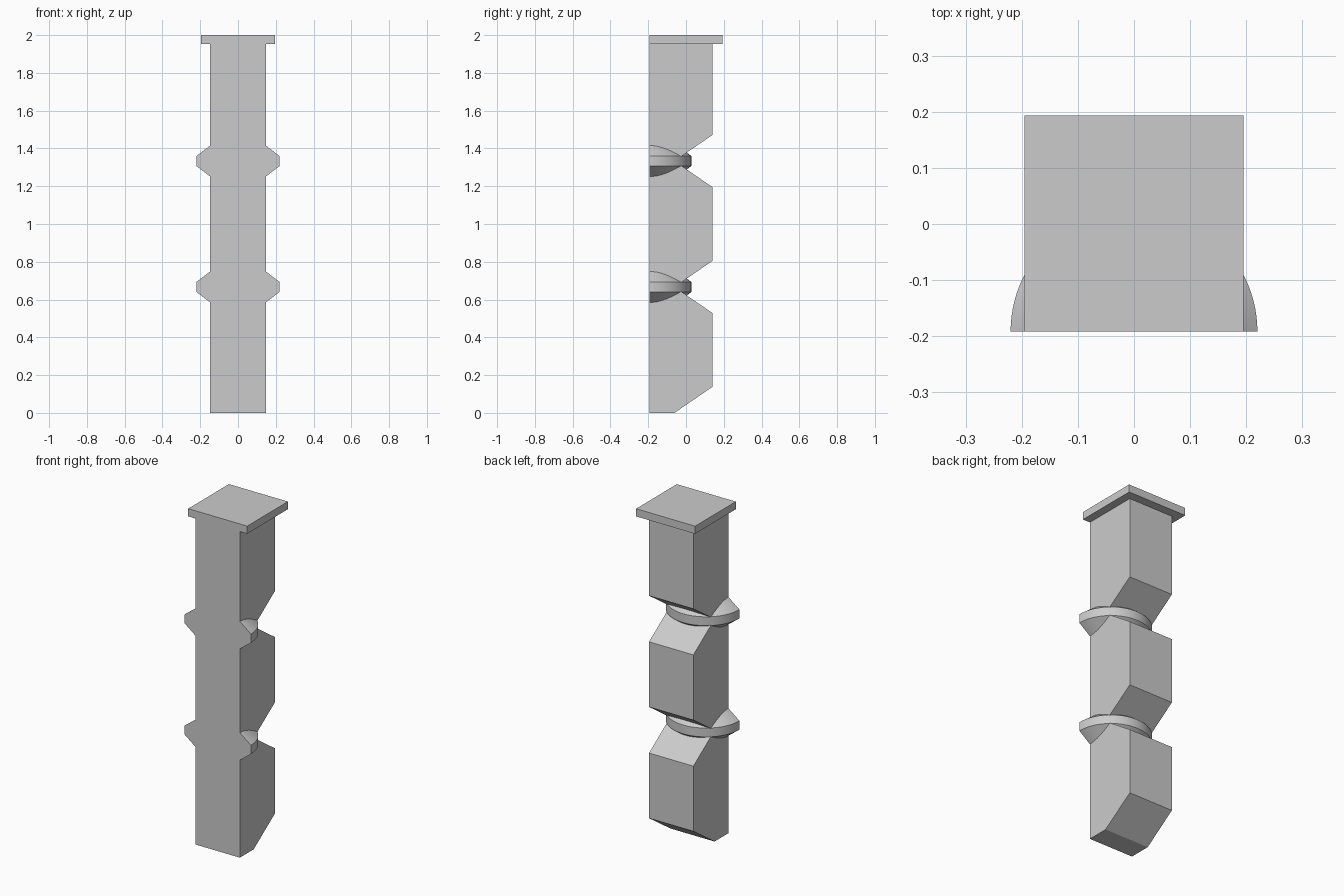
import bpy
import bmesh
from math import pi, cos, sin, radians

cube = bpy.data.objects.get("Cube")
if cube:
    bpy.data.objects.remove(cube, do_unlink=True)

GREY = (0.6, 0.6, 0.6, 1.0)
stone = bpy.data.materials.new("plain grey")
stone.diffuse_color = GREY
stone.use_nodes = True
stone.node_tree.nodes["Principled BSDF"].inputs["Base Color"].default_value = GREY

FRONT = -0.192           # flat front plane
BACK = 0.14              # back of the shaft
ROOT = -0.061            # depth of each notch
TOP = 2.0
STEP = TOP / 3           # spacing of the notches
HALF = 0.138             # half height of a notch
WIDTH = 0.147            # half width of the shaft


def finish(name, bm):
    bmesh.ops.recalc_face_normals(bm, faces=bm.faces)
    mesh = bpy.data.meshes.new(name)
    bm.to_mesh(mesh)
    bm.free()
    mesh.materials.append(stone)
    obj = bpy.data.objects.new(name, mesh)
    bpy.context.collection.objects.link(obj)
    return obj


# Shaft: notched side profile extruded across x
profile = [(FRONT, 0), (ROOT, 0), (BACK, HALF)]
for i in (1, 2):
    z = i * STEP
    profile += [(BACK, z - HALF), (ROOT, z), (BACK, z + HALF)]
profile += [(BACK, TOP - 0.02), (FRONT, TOP - 0.02)]
bm = bmesh.new()
side = bm.faces.new([bm.verts.new((-WIDTH, y, z)) for y, z in profile])
grown = bmesh.ops.extrude_face_region(bm, geom=[side])
moved = [v for v in grown["geom"] if isinstance(v, bmesh.types.BMVert)]
bmesh.ops.translate(bm, verts=moved, vec=(2 * WIDTH, 0, 0))
finish("shaft", bm)

# Cap: square slab flush with the front
bm = bmesh.new()
bmesh.ops.create_cube(bm, size=1)
bmesh.ops.scale(bm, verts=bm.verts, vec=(0.391, 0.385, 0.046))
bmesh.ops.translate(bm, verts=bm.verts, vec=(0, FRONT + 0.1925, TOP - 0.023))
finish("cap", bm)


# Collars: half rings with bevelled rims, cut flat at the front
def collar(name, z):
    rim, inner, band, slope, steps = 0.22, 0.12, 0.0265, 0.76, 48
    tall = band + (rim - inner) * slope
    section = [(inner, -tall), (rim, -band), (rim, band), (inner, tall)]
    bm = bmesh.new()
    rows = []
    for i in range(steps + 1):
        a = pi * i / steps
        rows.append([bm.verts.new((r * cos(a), FRONT + r * sin(a), z + h))
                     for r, h in section])
    for a, b in zip(rows, rows[1:]):
        for j in range(4):
            k = (j + 1) % 4
            bm.faces.new((a[j], a[k], b[k], b[j]))
    bm.faces.new(rows[0])
    bm.faces.new(rows[-1])
    obj = finish(name, bm)
    bpy.ops.object.select_all(action="DESELECT")
    obj.select_set(True)
    bpy.context.view_layer.objects.active = obj
    bpy.ops.object.shade_smooth_by_angle(angle=radians(30))


collar("lower_collar", STEP)
collar("upper_collar", 2 * STEP)
